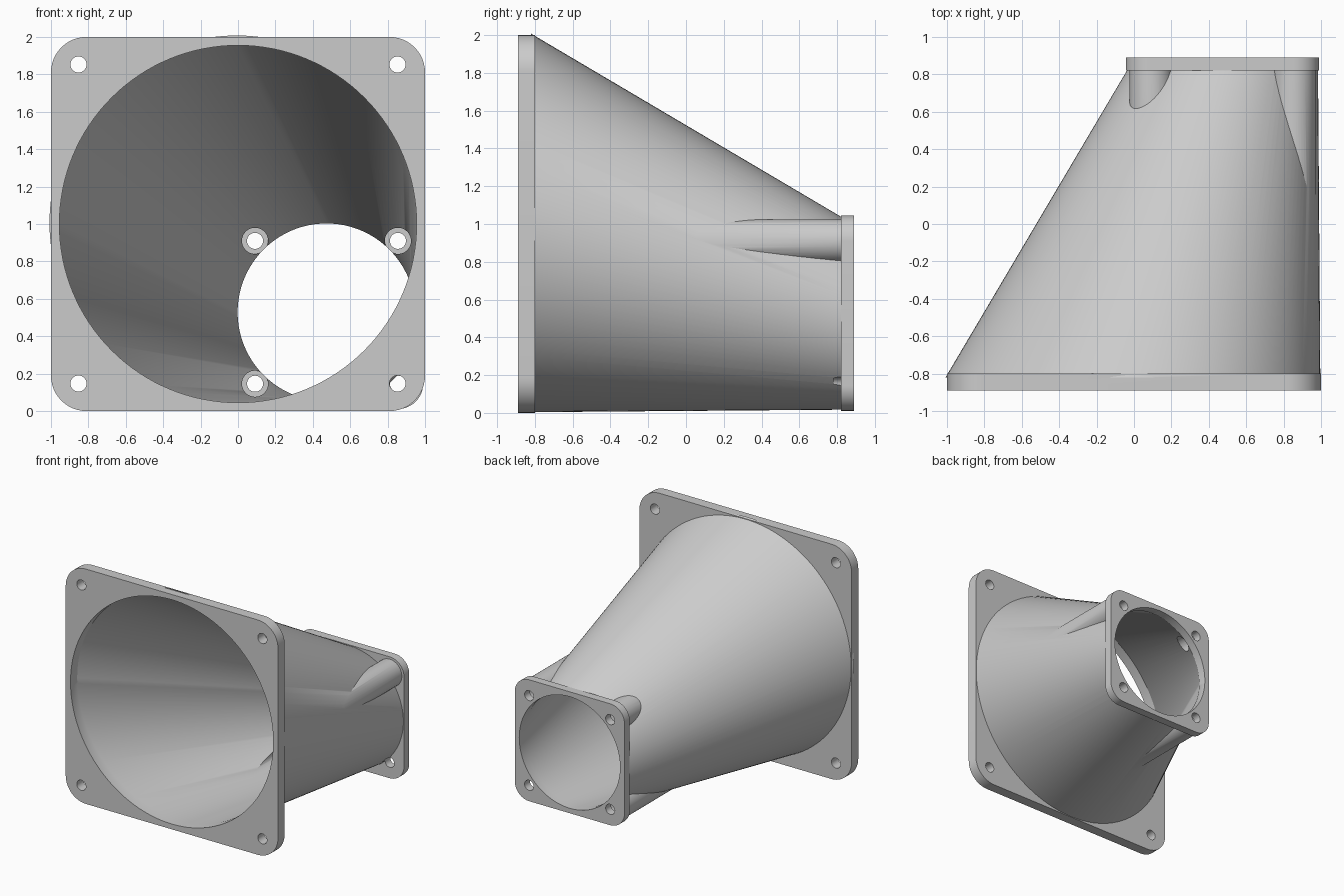
import bpy
import bmesh
import math

old = bpy.data.objects.get("Cube")
if old:
    bpy.data.objects.remove(old, do_unlink=True)

grey = bpy.data.materials.new("light_grey")
grey.use_nodes = True
grey.diffuse_color = (0.6, 0.6, 0.6, 1)
grey.node_tree.nodes["Principled BSDF"].inputs["Base Color"].default_value = (0.6, 0.6, 0.6, 1)

# Overall layout: centres are (x, z), depths run along y
FRONT_C, BACK_C = (0, 1), (0.473, 0.528)
FRONT_Y, FRONT_IN, BACK_IN, BACK_Y = -0.89, -0.80, 0.82, 0.89
FRONT_BOLT, BACK_BOLT = 0.853, 0.382


def loft(name, outlines):
    """Closed solid through a row of (y, [(x, z), ...]) outlines."""
    bm = bmesh.new()
    rings = [[bm.verts.new((x, y, z)) for x, z in pts] for y, pts in outlines]
    n = len(rings[0])
    for a, b in zip(rings, rings[1:]):
        for i in range(n):
            j = (i + 1) % n
            bm.faces.new((a[i], a[j], b[j], b[i]))
    bm.faces.new(rings[0])
    bm.faces.new(rings[-1])
    bmesh.ops.recalc_face_normals(bm, faces=bm.faces)
    mesh = bpy.data.meshes.new(name)
    bm.to_mesh(mesh)
    bm.free()
    mesh.materials.append(grey)
    obj = bpy.data.objects.new(name, mesh)
    bpy.context.scene.collection.objects.link(obj)
    return obj


def circle(c, r, n=128):
    return [(c[0] + r * math.cos(math.tau * i / n), c[1] + r * math.sin(math.tau * i / n))
            for i in range(n)]


def rounded_square(c, half, r, steps=12):
    pts = []
    for k, (sx, sz) in enumerate([(1, 1), (-1, 1), (-1, -1), (1, -1)]):
        for i in range(steps + 1):
            a = math.pi / 2 * (k + i / steps)
            pts.append((c[0] + sx * (half - r) + r * math.cos(a),
                        c[1] + sz * (half - r) + r * math.sin(a)))
    return pts


def prism(name, outline, y0, y1):
    return loft(name, [(y0, outline), (y1, outline)])


def cone_ring(y, r_front, r_back):
    """Circle of the slanted cone at depth y."""
    t = (y - FRONT_IN) / (BACK_IN - FRONT_IN)
    c = [f + (b - f) * t for f, b in zip(FRONT_C, BACK_C)]
    return y, circle(c, r_front + (r_back - r_front) * t)


def corners(c, d):
    return [(c[0] + sx * d, c[1] + sz * d) for sx in (-1, 1) for sz in (-1, 1)]


def combine(target, other, operation):
    mod = target.modifiers.new(operation.lower(), 'BOOLEAN')
    mod.operation = operation
    mod.solver = 'EXACT'
    mod.object = other
    bpy.context.view_layer.objects.active = target
    bpy.ops.object.modifier_apply(modifier=mod.name)
    bpy.data.objects.remove(other, do_unlink=True)


# Slanted cone body, front flange and back flange
duct = loft("duct_adapter", [cone_ring(-0.82, 0.996, 0.511), cone_ring(0.84, 0.996, 0.511)])
combine(duct, prism("front_flange", rounded_square(FRONT_C, 1.0, 0.19), FRONT_Y, FRONT_IN), 'UNION')
combine(duct, prism("back_flange", rounded_square(BACK_C, 0.517, 0.135), BACK_IN, BACK_Y), 'UNION')

# Screw bosses behind three of the back corners
back_bolts = corners(BACK_C, BACK_BOLT)
bosses = [p for p in back_bolts if not (p[0] > BACK_C[0] and p[1] < BACK_C[1])]
for p in bosses:
    combine(duct, prism("boss", circle(p, 0.115, 48), -0.7, 0.85), 'UNION')

# Hollow interior, open at both ends
hollow = loft("hollow", [
    (-1.0, circle(FRONT_C, 0.955)),
    cone_ring(FRONT_IN, 0.955, 0.475),
    cone_ring(BACK_IN, 0.955, 0.475),
    (1.0, circle(BACK_C, 0.475))])
combine(duct, hollow, 'DIFFERENCE')

# Screw head clearance through the bosses
for p in bosses:
    combine(duct, prism("head_bore", circle(p, 0.07, 40), -0.6, BACK_IN), 'DIFFERENCE')

# Bolt holes in both flanges
for p in corners(FRONT_C, FRONT_BOLT):
    combine(duct, prism("front_hole", circle(p, 0.043, 32), -1.0, -0.75), 'DIFFERENCE')
for p in back_bolts:
    combine(duct, prism("back_hole", circle(p, 0.043, 32), 0.78, 1.0), 'DIFFERENCE')

bpy.ops.object.select_all(action='DESELECT')
duct.select_set(True)
bpy.context.view_layer.objects.active = duct
bpy.ops.object.shade_smooth_by_angle(angle=math.radians(30))
